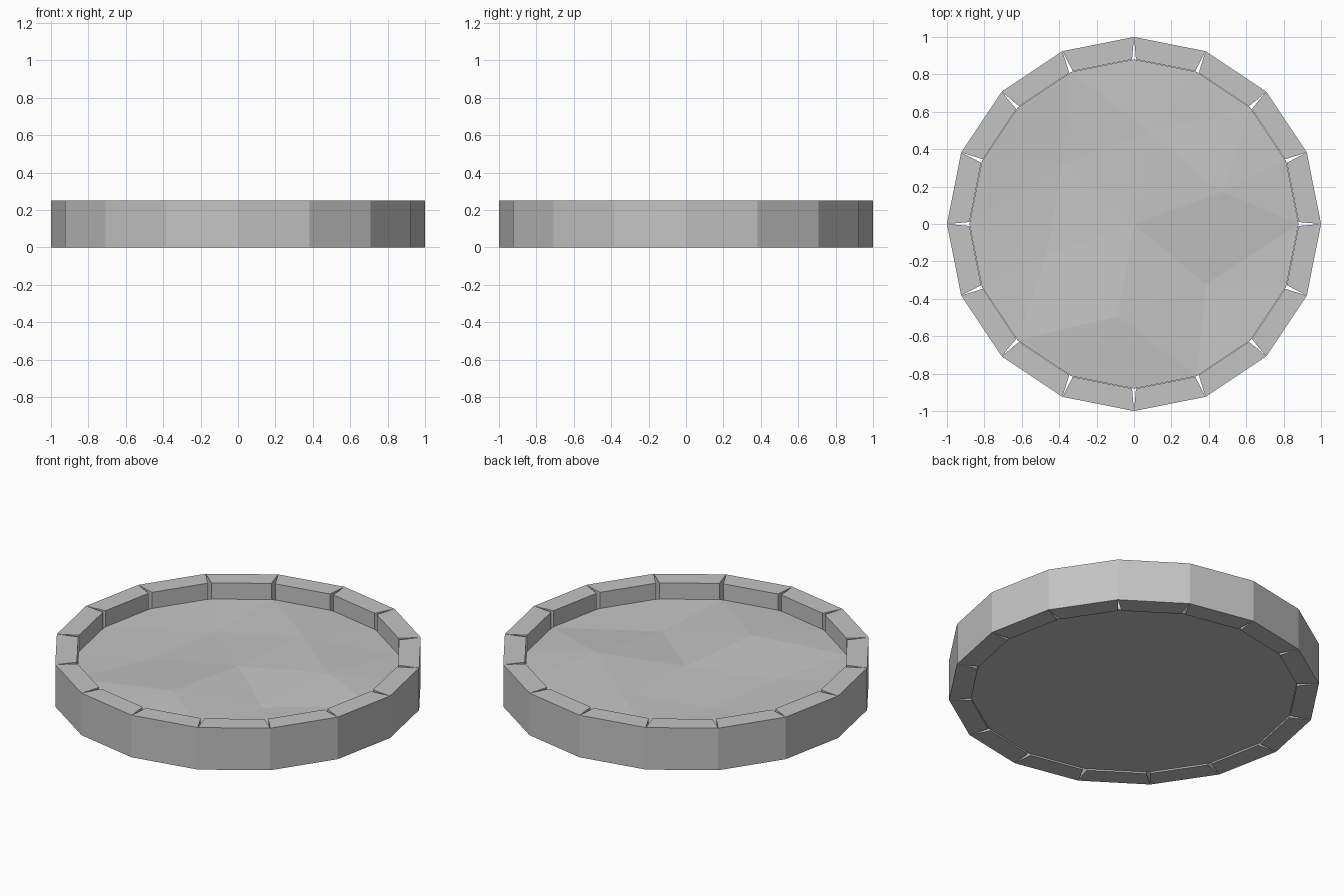
import bpy, bmesh
from math import cos, sin, tau, radians, pi

cube = bpy.data.objects.get("Cube")
if cube:
    bpy.data.objects.remove(cube, do_unlink=True)

SIDES = 16
HEIGHT = 0.25
INNER = 0.88
STEP = tau / SIDES

stone = bpy.data.materials.new("grey_stone")
stone.use_nodes = True
colour = (0.55, 0.55, 0.55, 1)
stone.diffuse_color = colour
stone.node_tree.nodes["Principled BSDF"].inputs["Base Color"].default_value = colour


def polar(r, a, z=0.0):
    return (r * cos(a), r * sin(a), z)


def finish(bm, name):
    bmesh.ops.recalc_face_normals(bm, faces=bm.faces)
    mesh = bpy.data.meshes.new(name)
    bm.to_mesh(mesh)
    bm.free()
    mesh.materials.append(stone)
    obj = bpy.data.objects.new(name, mesh)
    bpy.context.collection.objects.link(obj)


# Rim blocks: touching at the outer corners, opening into thin wedges inside
GAP = 0.012
for i in range(SIDES):
    a, b = i * STEP, (i + 1) * STEP
    plan = [(1, a), (1, b), (INNER, b - GAP), (INNER, a + GAP)]
    bm = bmesh.new()
    base = bm.faces.new([bm.verts.new(polar(r, t)) for r, t in plan])
    top = bmesh.ops.extrude_face_region(bm, geom=[base], use_keep_orig=True)
    moved = [g for g in top["geom"] if isinstance(g, bmesh.types.BMVert)]
    bmesh.ops.translate(bm, verts=moved, vec=(0, 0, HEIGHT))
    finish(bm, f"rim_block_{i + 1}")

# Floor slab with a gently uneven faceted top
bm = bmesh.new()
low = [bm.verts.new(polar(INNER, i * STEP, 0.008)) for i in range(SIDES)]
edge = [bm.verts.new(polar(INNER, i * STEP, 0.155)) for i in range(SIDES)]
angles = [radians(20 + 60 * k) for k in range(6)]
heights = [0.18, 0.17, 0.135, 0.14, 0.18, 0.14]
ring = [bm.verts.new(polar(0.5, a, z)) for a, z in zip(angles, heights)]
centre = bm.verts.new((0, 0, 0.16))


def nearest(i):
    mid = (i + 0.5) * STEP
    return min(range(6), key=lambda k: abs((mid - angles[k] + pi) % tau - pi))


bm.faces.new(low)
for i in range(SIDES):
    j = (i + 1) % SIDES
    here, after = nearest(i), nearest(j)
    bm.faces.new((low[i], low[j], edge[j], edge[i]))
    bm.faces.new((edge[i], edge[j], ring[here]))
    if here != after:
        bm.faces.new((edge[j], ring[after], ring[here]))
for k in range(6):
    bm.faces.new((centre, ring[k], ring[(k + 1) % 6]))
finish(bm, "floor_slab")
